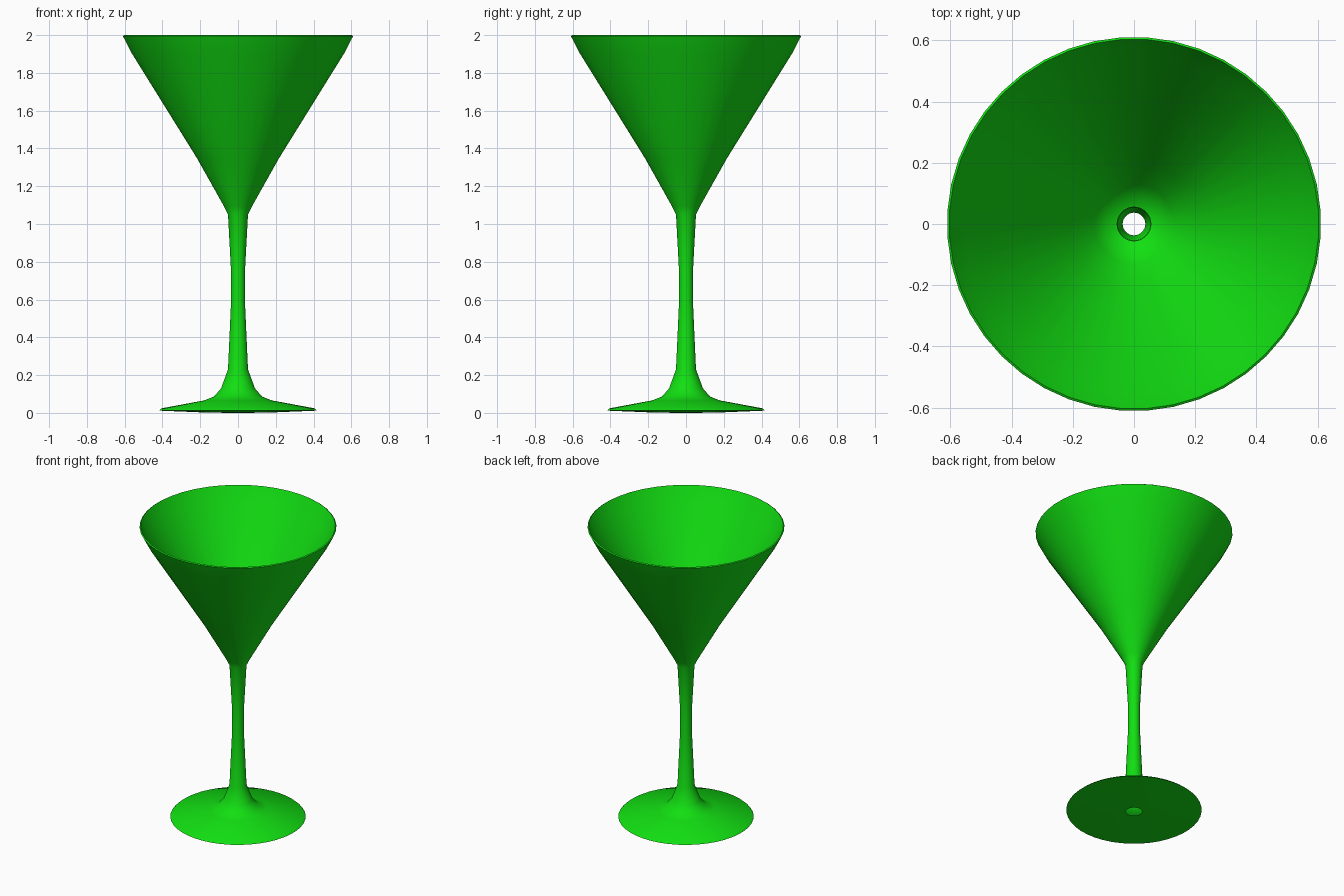
import bpy
import bmesh
import math

cube = bpy.data.objects.get("Cube")
if cube:
    bpy.data.objects.remove(cube, do_unlink=True)

SIDES = 44

# Single glossy green
green = bpy.data.materials.new("bright_green")
green.use_nodes = True
colour = (0.006, 0.74, 0.006, 1)
green.diffuse_color = colour
green.node_tree.nodes["Principled BSDF"].inputs["Base Color"].default_value = colour


def lathe(name, profile, crease):
    """Revolve (radius, height) points about z, leaving both ends open."""
    bm = bmesh.new()
    rings = []
    for r, z in profile:
        angles = [(k + 0.5) * math.tau / SIDES for k in range(SIDES)]
        rings.append([bm.verts.new((r * math.cos(a), r * math.sin(a), z)) for a in angles])
    for a, b in zip(rings, rings[1:]):
        for k in range(SIDES):
            n = (k + 1) % SIDES
            bm.faces.new((a[k], b[k], b[n], a[n]))
    mesh = bpy.data.meshes.new(name)
    bm.to_mesh(mesh)
    bm.free()
    mesh.materials.append(green)
    obj = bpy.data.objects.new(name, mesh)
    bpy.context.collection.objects.link(obj)
    bpy.ops.object.select_all(action="DESELECT")
    obj.select_set(True)
    bpy.context.view_layer.objects.active = obj
    bpy.ops.object.shade_smooth_by_angle(angle=math.radians(crease))
    return obj


# Inside of the bowl, from the open stem hole up to the rim
inner = [(0.055, 1.16), (0.09, 1.175), (0.13, 1.22), (0.21, 1.35), (0.557, 1.907), (0.604, 2.0)]
# Outside of the bowl, from the rim down to the neck
outer = [(0.611, 1.995), (0.566, 1.907), (0.217, 1.347), (0.074, 1.093), (0.053, 1.05)]
# Slim waisted stem flaring into the foot
stem = [(0.037, 0.75), (0.037, 0.585), (0.053, 0.23), (0.09, 0.13), (0.127, 0.087)]
# Shallow foot, its edge and the underside with a central hole
foot = [(0.18, 0.066), (0.407, 0.024), (0.42, 0.012), (0.2, 0.003), (0.05, 0.0)]

lathe("cocktail_glass", inner + outer + stem + foot, 50)
